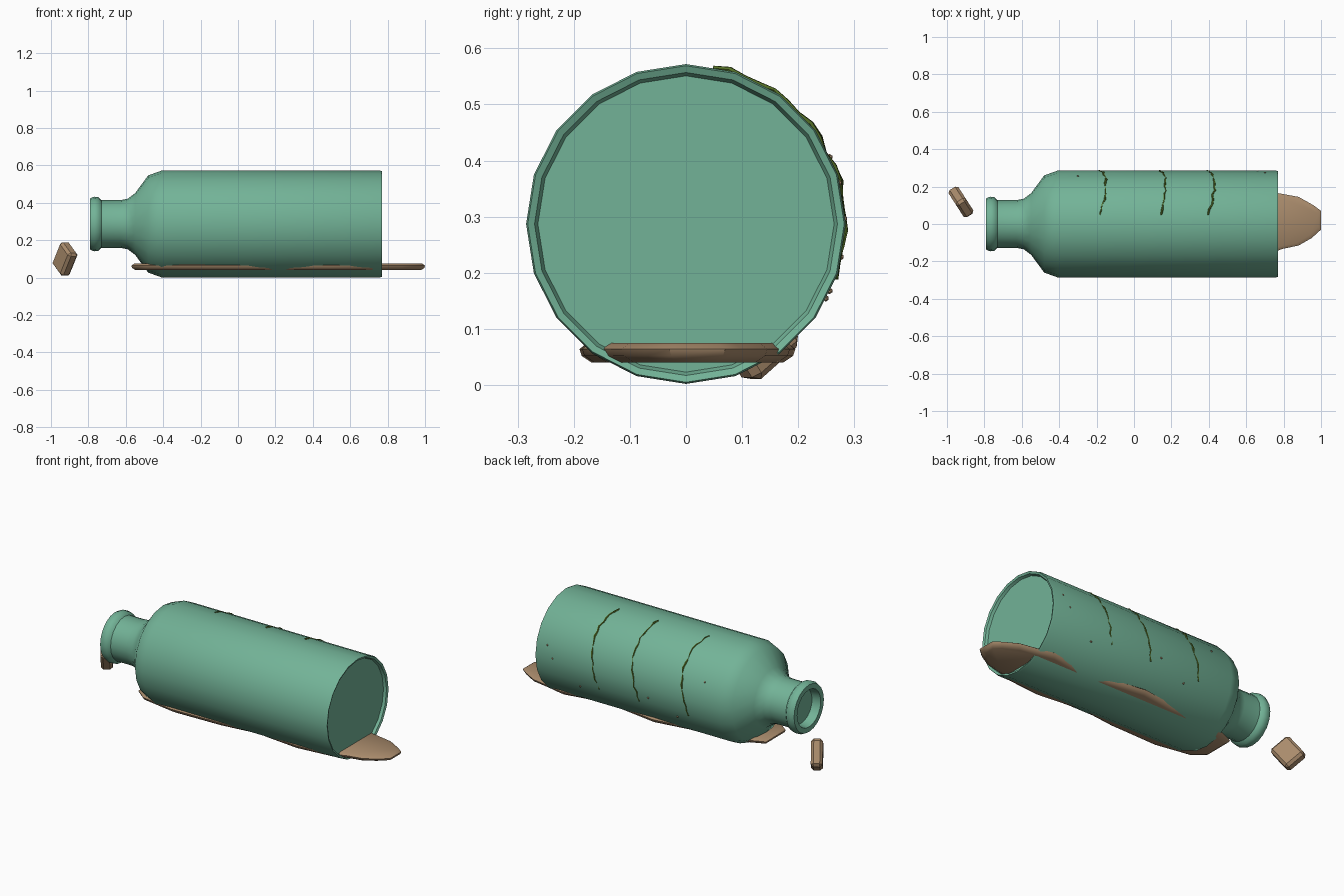
import bpy, bmesh, math, random
from mathutils import Vector, Matrix

cube = bpy.data.objects.get("Cube")
if cube:
    bpy.data.objects.remove(cube, do_unlink=True)

random.seed(4)
AXIS_Z, RADIUS = 0.287, 0.285


def material(name, rgb):
    m = bpy.data.materials.new(name)
    m.use_nodes = True
    m.diffuse_color = (*rgb, 1)
    m.node_tree.nodes["Principled BSDF"].inputs["Base Color"].default_value = (*rgb, 1)
    return m


glass = material("green glass", (0.17, 0.45, 0.31))
earth = material("brown earth", (0.40, 0.26, 0.15))
weed = material("olive weed", (0.09, 0.16, 0.02))


def finish(name, bm, mat, angle):
    bmesh.ops.recalc_face_normals(bm, faces=bm.faces)
    mesh = bpy.data.meshes.new(name)
    bm.to_mesh(mesh)
    bm.free()
    ob = bpy.data.objects.new(name, mesh)
    bpy.context.collection.objects.link(ob)
    mesh.materials.append(mat)
    smooth(ob, angle)
    return ob


def smooth(ob, angle):
    bpy.ops.object.select_all(action="DESELECT")
    ob.select_set(True)
    bpy.context.view_layer.objects.active = ob
    bpy.ops.object.shade_smooth_by_angle(angle=math.radians(angle))


def on_bottle(x, degrees, r):
    a = math.radians(degrees)
    return Vector((x, r * math.cos(a), AXIS_Z + r * math.sin(a)))


# Bottle lying on its side: profile of (x, radius) spun about its long axis
profile = [(0.75, 0), (0.75, 0.264), (0.765, 0.270), (0.77, 0.282), (0.76, RADIUS),
           (-0.41, RADIUS), (-0.48, 0.26), (-0.55, 0.165), (-0.59, 0.135), (-0.63, 0.127),
           (-0.73, 0.127), (-0.745, 0.143), (-0.77, 0.146), (-0.79, 0.137), (-0.79, 0.108),
           (-0.74, 0.10), (-0.74, 0)]
bm = bmesh.new()
verts = [bm.verts.new((x, 0, AXIS_Z + r)) for x, r in profile]
edges = [bm.edges.new(pair) for pair in zip(verts, verts[1:])]
bmesh.ops.spin(bm, geom=verts + edges, cent=(0, 0, AXIS_Z), axis=(1, 0, 0),
               angle=math.tau, steps=20)
bmesh.ops.remove_doubles(bm, verts=bm.verts, dist=0.0005)
finish("bottle", bm, glass, 40)

# Flat, wavy bed of earth under the bottle: outline points on each long side
front = [(-0.57, -0.10), (-0.5, -0.155), (-0.3, -0.19), (0, -0.182), (0.16, -0.163),
         (0.22, -0.15), (0.28, -0.163), (0.5, -0.185), (0.72, -0.163), (0.79, -0.134),
         (0.88, -0.115), (0.95, -0.075), (1, -0.03)]
back = [(1, 0.07), (0.96, 0.10), (0.88, 0.145), (0.77, 0.165), (0.68, 0.185), (0.57, 0.165),
        (0.43, 0.15), (0.3, 0.163), (0.08, 0.195), (-0.13, 0.163), (-0.4, 0.15), (-0.57, 0.08)]
outline = front + back
bm = bmesh.new()
rings = []
for z, inset in ((0.04, 0.022), (0.052, 0.004), (0.064, 0), (0.075, 0.014)):
    ring = []
    for x, y in outline:
        kx = 1 - inset / 0.78
        ring.append(bm.verts.new((0.215 + (x - 0.215) * kx, y - math.copysign(inset, y), z)))
    rings.append(ring)
n = len(outline)
for low, high in zip(rings, rings[1:]):
    for i in range(n):
        j = (i + 1) % n
        bm.faces.new((low[i], low[j], high[j], high[i]))
bm.faces.new(rings[0])
bm.faces.new(rings[-1])
finish("earth_bed", bm, earth, 40)

# Tilted stopper in front of the neck
side = Vector((0.54, -0.84, 0))
up = Vector((0, 0, 1))
long_axis = (side * 0.6 + up * 0.8).normalized()
short_axis = (side * 0.8 - up * 0.6).normalized()
thin_axis = long_axis.cross(short_axis)
turn = Matrix((long_axis, short_axis, thin_axis)).transposed().to_4x4()
bm = bmesh.new()
bmesh.ops.create_cube(bm, size=1, matrix=Matrix.Translation((-0.925, 0.118, 0.1)) @ turn
                      @ Matrix.Diagonal((0.152, 0.122, 0.062, 1)))
bmesh.ops.bevel(bm, geom=bm.edges[:], offset=0.014, segments=1, affect="EDGES")
finish("stopper", bm, earth, 30)


# Thin strands of weed curling over the back, dipping in and out of the glass
def strand(name, x, bulge, top, bottom):
    curve = bpy.data.curves.new(name, "CURVE")
    curve.dimensions = "3D"
    curve.bevel_depth = 0.006
    curve.bevel_resolution = 1
    curve.use_fill_caps = True
    spline = curve.splines.new("POLY")
    count = 18
    spline.points.add(count - 1)
    for i, p in enumerate(spline.points):
        t = i / (count - 1)
        px = x + bulge * math.sin(math.pi * t * 1.3) + random.uniform(-0.006, 0.006)
        r = RADIUS - 0.003 + 0.004 * math.sin(i * 1.9)
        p.co = (*on_bottle(px, top + (bottom - top) * t, r), 1)
        p.radius = random.uniform(0.5, 1.1)
    ob = bpy.data.objects.new(name, curve)
    bpy.context.collection.objects.link(ob)
    curve.materials.append(weed)
    bpy.ops.object.select_all(action="DESELECT")
    ob.select_set(True)
    bpy.context.view_layer.objects.active = ob
    bpy.ops.object.convert(target="MESH")
    smooth(bpy.context.object, 40)


for i, x in enumerate((-0.18, 0.14, 0.40)):
    strand(f"weed_strand_{i + 1}", x, 0.03, 80, -20)

# Small specks of dirt stuck to the back
bm = bmesh.new()
for x, degrees in ((0.7, 15), (0.66, 2), (0.5, -25), (0.05, -12), (-0.12, -28), (-0.3, 25)):
    bmesh.ops.create_icosphere(bm, subdivisions=1, radius=0.006,
                               matrix=Matrix.Translation(on_bottle(x, degrees, RADIUS - 0.003)))
finish("dirt_specks", bm, earth, 40)
